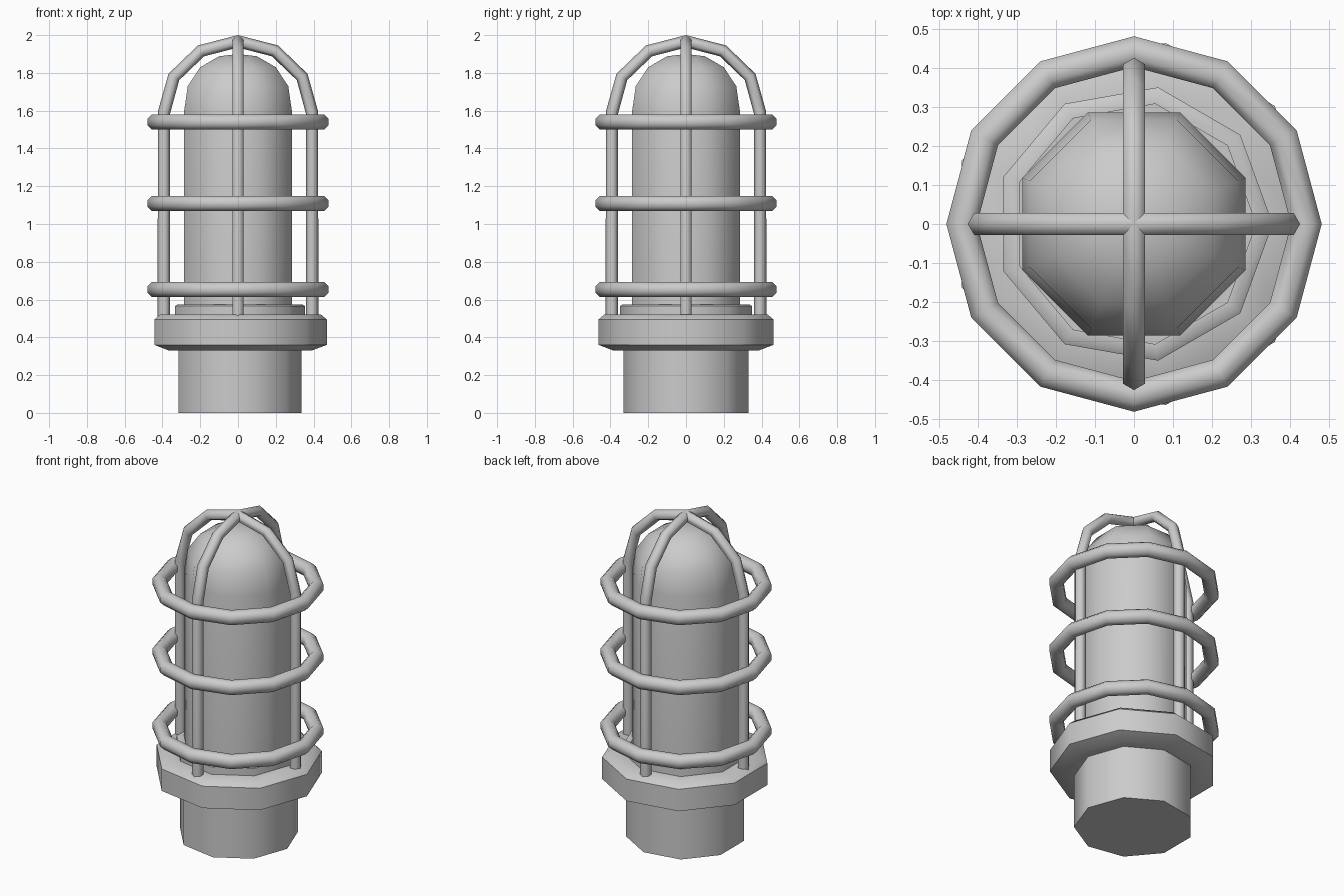
import bpy, bmesh
from math import sin, cos, pi, radians
from mathutils import Vector

if "Cube" in bpy.data.objects:
    bpy.data.objects.remove(bpy.data.objects["Cube"])


def finish(name, bm, angle):
    bmesh.ops.recalc_face_normals(bm, faces=bm.faces)
    mesh = bpy.data.meshes.new(name)
    bm.to_mesh(mesh)
    bm.free()
    ob = bpy.data.objects.new(name, mesh)
    bpy.context.collection.objects.link(ob)
    bpy.ops.object.select_all(action='DESELECT')
    ob.select_set(True)
    bpy.context.view_layer.objects.active = ob
    bpy.ops.object.shade_smooth_by_angle(angle=radians(angle))
    return ob


def skin(bm, loops, closed):
    """Bridge successive vertex loops with quads; cap the ends when open."""
    n = len(loops[0])
    pairs = list(zip(loops, loops[1:]))
    if closed:
        pairs.append((loops[-1], loops[0]))
    else:
        bm.faces.new(loops[0])
        bm.faces.new(loops[-1])
    for a, b in pairs:
        for i in range(n):
            j = (i + 1) % n
            bm.faces.new((a[i], a[j], b[j], b[i]))


def lathe(name, profile, sides, turn=0.0, angle=45):
    bm = bmesh.new()
    loops = [[bm.verts.new((r * cos(turn + 2 * pi * i / sides),
                            r * sin(turn + 2 * pi * i / sides), z))
              for i in range(sides)] for r, z in profile]
    skin(bm, loops, False)
    bmesh.ops.remove_doubles(bm, verts=bm.verts, dist=1e-4)
    return finish(name, bm, angle)


def sweep(name, path, binormal, radius, sides, turn=0.0, closed=False):
    """Tube along a planar path; binormal is the normal of that plane."""
    bm = bmesh.new()
    b, n, loops = Vector(binormal), len(path), []
    pts = [Vector(p) for p in path]
    for k, p in enumerate(pts):
        prev = pts[k - 1] if closed or k > 0 else p
        nxt = pts[(k + 1) % n] if closed or k < n - 1 else p
        d1, d2 = (p - prev).normalized(), (nxt - p).normalized()
        out = (d1 + d2).normalized().cross(b)
        loops.append([bm.verts.new(p + radius * (
            cos(turn + 2 * pi * i / sides) * out +
            sin(turn + 2 * pi * i / sides) * b)) for i in range(sides)])
    skin(bm, loops, closed)
    return finish(name, bm, 61)


# threaded-end socket, collar and globe seat: nine-sided
lathe("base_socket", [(.335, 0), (.335, .35)], 9)
lathe("collar", [(.32, .33), (.39, .33), (.47, .36), (.47, .495),
                 (.44, .52), (.32, .52)], 9)
lathe("globe_seat", [(.355, .51), (.355, .565), (.34, .575),
                     (.312, .575), (.312, .55), (.05, .55)], 9)

# eight-sided glass globe with a domed top
f = 1 / cos(pi / 8)
lathe("globe", [(.285 * f, .51), (.285 * f, 1.6), (.266 * f, 1.73),
                (.2 * f, 1.83), (.1 * f, 1.888), (0, 1.9)], 8, pi / 8, 50)

# two crossing guard hoops
arch = [(.392 * cos(a), 1.59 + .377 * sin(a))
        for a in (pi * i / 6 for i in range(7))]
outline = [(.392, .5)] + arch + [(-.392, .5)]
sweep("guard_hoop_x", [(u, 0, z) for u, z in outline], (0, 1, 0), .033, 6)
sweep("guard_hoop_y", [(0, u, z) for u, z in outline], (1, 0, 0), .033, 6)

# three twelve-sided guard rings
for name, z in (("lower", .653), ("middle", 1.109), ("upper", 1.54)):
    ring = [(.441 * cos(pi * i / 6), .441 * sin(pi * i / 6), z)
            for i in range(12)]
    sweep(name + "_guard_ring", ring, (0, 0, 1), .0425, 8, pi / 8, True)
